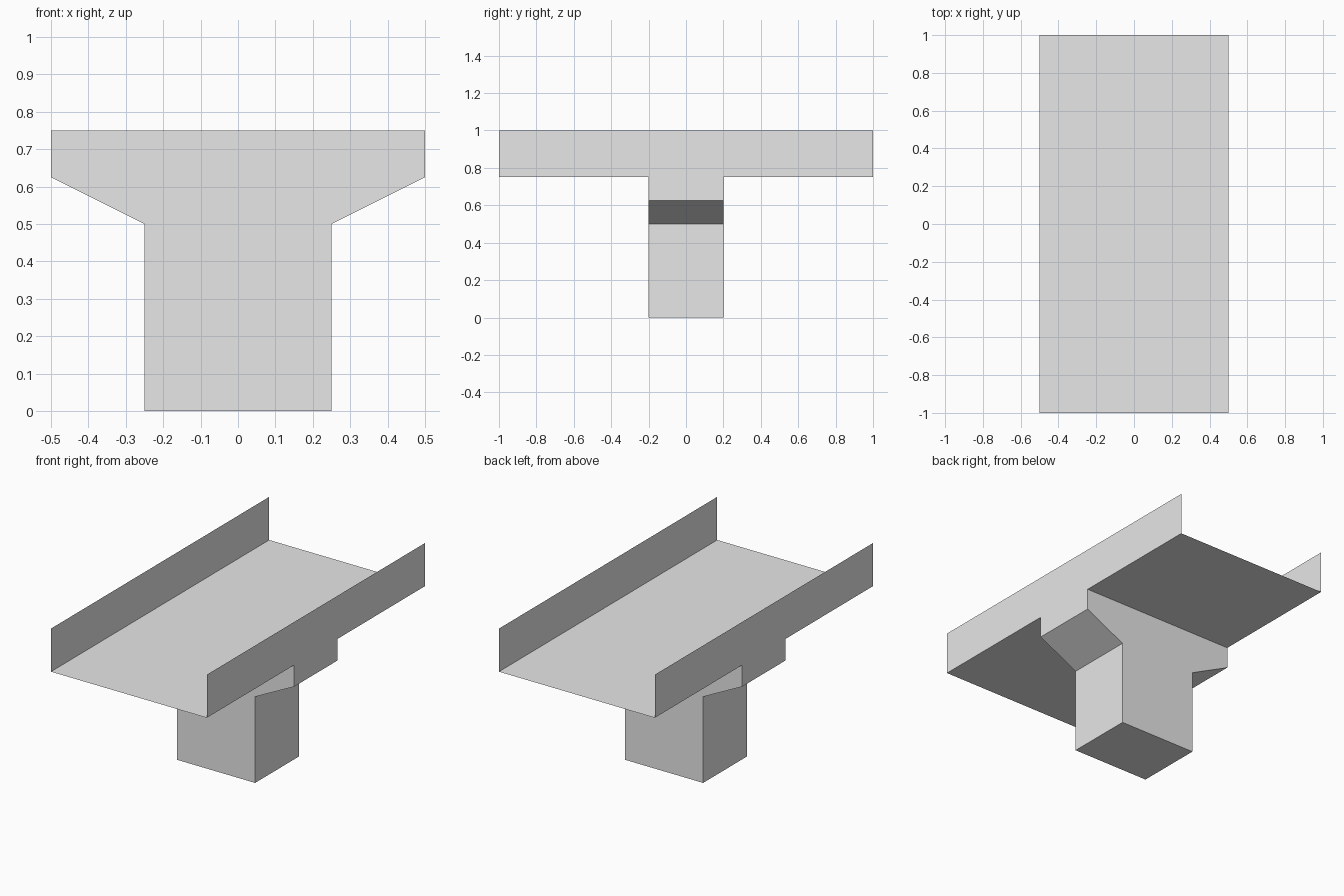
import bpy

cube = bpy.data.objects.get("Cube")
if cube:
    bpy.data.objects.remove(cube, do_unlink=True)

GREY = (0.8, 0.8, 0.8, 1.0)
concrete = bpy.data.materials.new("concrete_grey")
concrete.use_nodes = True
concrete.diffuse_color = GREY
concrete.node_tree.nodes["Principled BSDF"].inputs["Base Color"].default_value = GREY

HALF_WIDTH, HALF_LENGTH = 0.5, 1.0
DECK_Z, WALL_TOP = 0.75, 1.0
PIER_DEPTH = 0.2


def add_mesh(name, verts, faces):
    mesh = bpy.data.meshes.new(name)
    mesh.from_pydata(verts, [], faces)
    mesh.materials.append(concrete)
    obj = bpy.data.objects.new(name, mesh)
    bpy.context.collection.objects.link(obj)
    return obj


def add_sheet(name, profile):
    """Sweep a two-point (x, z) profile along the length as a thin sheet."""
    (xa, za), (xb, zb) = profile
    verts = [(xa, -HALF_LENGTH, za), (xb, -HALF_LENGTH, zb),
             (xb, HALF_LENGTH, zb), (xa, HALF_LENGTH, za)]
    return add_mesh(name, verts, [(0, 1, 2, 3)])


# Road deck, a single sheet
add_sheet("deck", [(-HALF_WIDTH, DECK_Z), (HALF_WIDTH, DECK_Z)])

# Thin parapet walls along both edges, facing outwards
add_sheet("left_parapet", [(HALF_WIDTH, WALL_TOP), (HALF_WIDTH, DECK_Z)][::-1])
add_sheet("right_parapet", [(-HALF_WIDTH, WALL_TOP), (-HALF_WIDTH, DECK_Z)])

# Pier with flared head, open where it meets the deck
half = [(0.25, 0), (0.25, 0.5), (HALF_WIDTH, 0.625), (HALF_WIDTH, DECK_Z)]
outline = half + [(-x, z) for x, z in reversed(half)]
n = len(outline)
verts = [(x, y, z) for y in (-PIER_DEPTH, PIER_DEPTH) for x, z in outline]
faces = [tuple(range(n)), tuple(reversed(range(n, 2 * n)))]
top_edge = len(half) - 1
for i in range(n):
    if i != top_edge:
        j = (i + 1) % n
        faces.append((i, i + n, j + n, j))
add_mesh("pier", verts, faces)
